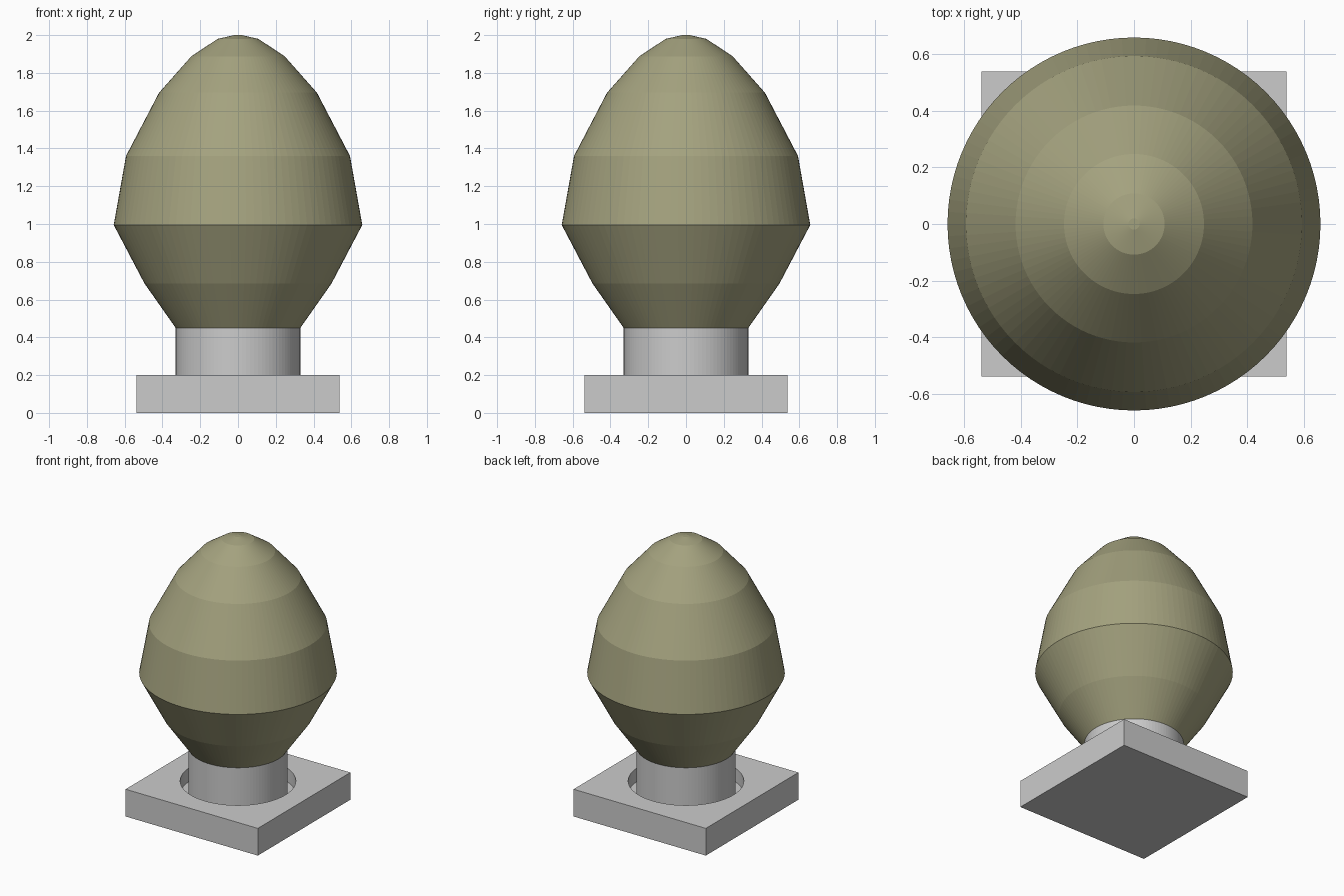
import bpy, bmesh, math

if "Cube" in bpy.data.objects:
    bpy.data.objects.remove(bpy.data.objects["Cube"])

SEG = 96


def lathe(name, profile):
    """Revolve (radius, z) points around z; open ends are capped."""
    bm = bmesh.new()
    rings = [[bm.verts.new((r * math.cos(2 * math.pi * i / SEG),
                            r * math.sin(2 * math.pi * i / SEG), z))
              for i in range(SEG)] for r, z in profile]
    for a, b in zip(rings, rings[1:]):
        for i in range(SEG):
            j = (i + 1) % SEG
            bm.faces.new((a[i], a[j], b[j], b[i]))
    bm.faces.new(rings[0][::-1])
    bm.faces.new(rings[-1])
    mesh = bpy.data.meshes.new(name)
    bm.to_mesh(mesh)
    bm.free()
    obj = bpy.data.objects.new(name, mesh)
    bpy.context.collection.objects.link(obj)
    return obj


# Square base with a round socket sunk into its top
bpy.ops.mesh.primitive_cube_add(size=1, location=(0, 0, 0.1))
base = bpy.context.object
base.name = "square_base"
base.scale = (1.075, 1.075, 0.2)
bpy.ops.object.transform_apply(location=True, scale=True)

cutter = lathe("socket_cutter", [(0.385, 0.1), (0.385, 0.3)])
cutter.hide_render = True
cutter.hide_set(True)
socket = base.modifiers.new("socket", 'BOOLEAN')
socket.operation = 'DIFFERENCE'
socket.solver = 'EXACT'
socket.object = cutter

# Round neck standing in the socket
lathe("neck", [(0.33, 0.1), (0.33, 0.45)])

# Egg-shaped body with flat bands
body = lathe("egg_body", [(0.33, 0.45), (0.495, 0.685), (0.658, 0.995),
                          (0.593, 1.36), (0.418, 1.695), (0.247, 1.888),
                          (0.108, 1.98), (0.02, 2.0)])
olive = bpy.data.materials.new("olive")
olive.diffuse_color = (0.37, 0.36, 0.21, 1)
olive.use_nodes = True
olive.node_tree.nodes["Principled BSDF"].inputs["Base Color"].default_value = olive.diffuse_color
body.data.materials.append(olive)
